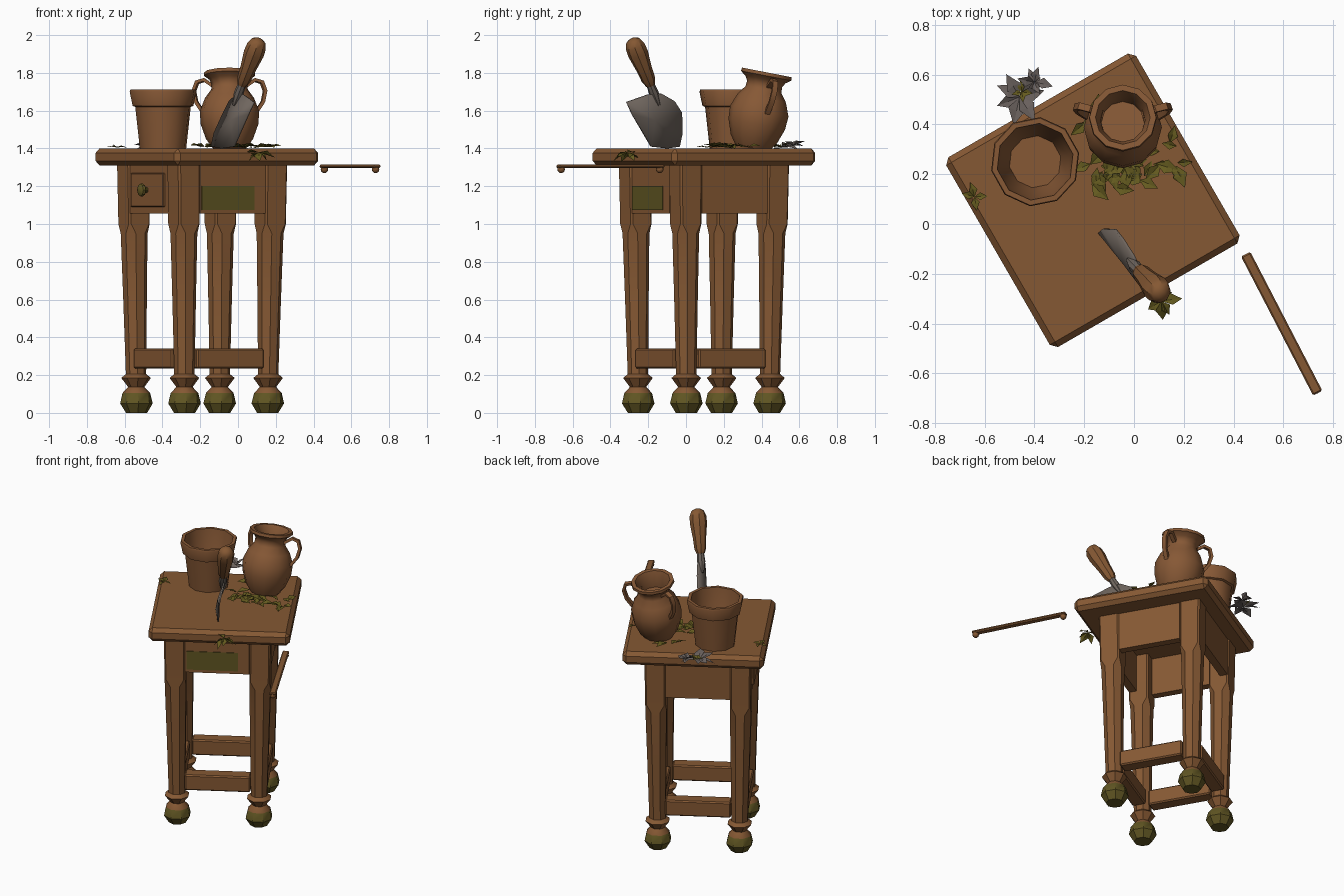
import bpy, bmesh, math, random
from mathutils import Matrix, Vector

if "Cube" in bpy.data.objects:
    bpy.data.objects.remove(bpy.data.objects["Cube"])

random.seed(4)
R, T = Matrix.Rotation, Matrix.Translation
V = Vector


def mat(name, rgb):
    m = bpy.data.materials.new(name)
    m.diffuse_color = (*rgb, 1)
    m.use_nodes = True
    m.node_tree.nodes["Principled BSDF"].inputs["Base Color"].default_value = m.diffuse_color
    return m


WOOD = mat("brown_wood", (0.235, 0.098, 0.033))
CLAY = mat("brown_clay", (0.24, 0.098, 0.036))
MOSS = mat("mossy_wood", (0.115, 0.09, 0.016))
LEAF = mat("olive_leaf", (0.13, 0.105, 0.014))
STEEL = mat("dull_steel", (0.16, 0.132, 0.112))
DRY = mat("grey_dry_leaf", (0.15, 0.125, 0.115))


def finish(bm, name, mats, angle=35, bevel=0):
    if bevel:
        bmesh.ops.bevel(bm, geom=bm.edges[:], offset=bevel, segments=1, affect='EDGES')
    bmesh.ops.recalc_face_normals(bm, faces=bm.faces[:])
    me = bpy.data.meshes.new(name)
    bm.to_mesh(me)
    bm.free()
    ob = bpy.data.objects.new(name, me)
    bpy.context.collection.objects.link(ob)
    for m in mats:
        me.materials.append(m)
    if angle:
        bpy.ops.object.select_all(action='DESELECT')
        ob.select_set(True)
        bpy.context.view_layer.objects.active = ob
        bpy.ops.object.shade_smooth_by_angle(angle=math.radians(angle))
    return ob


def box(name, mx, lo, hi, m, bevel=0):
    bm = bmesh.new()
    lo, hi = V(lo), V(hi)
    s = hi - lo
    bmesh.ops.create_cube(bm, size=1, matrix=mx @ T((lo + hi) / 2) @ Matrix.Diagonal((*s, 1)))
    return finish(bm, name, [m], 30, bevel)


def loft(bm, rings):
    """Skin a list of equal rings and cap both ends."""
    vs = [[bm.verts.new(p) for p in r] for r in rings]
    n = len(vs[0])
    for a, b in zip(vs, vs[1:]):
        for i in range(n):
            bm.faces.new((a[i], a[(i + 1) % n], b[(i + 1) % n], b[i]))
    bm.faces.new(vs[0][::-1])
    bm.faces.new(vs[-1])


def lathe(name, prof, n, mx, m):
    bm = bmesh.new()
    loft(bm, [[mx @ V((r * math.cos(6.28319 * i / n), r * math.sin(6.28319 * i / n), z))
               for i in range(n)] for r, z in prof])
    return finish(bm, name, [m], 40)


# Table frame: turned 30 degrees about z
SPIN = R(math.radians(30), 4, 'Z')
BASE = T((-0.19, 0.095, 0)) @ SPIN
box("table_top", T((-0.165, 0.095, 0)) @ SPIN, (-0.44, -0.44, 1.31), (0.44, 0.44, 1.4), WOOD, 0.024)

# Legs: octagonal turned shaft and foot, squared block on top (z, half width, corner ratio)
LEG = [(0, 0.052, 0.42), (0.05, 0.08, 0.42), (0.105, 0.068, 0.42), (0.137, 0.04, 0.42),
       (0.185, 0.073, 0.42), (0.205, 0.05, 0.42), (0.6, 0.058, 0.42), (0.95, 0.066, 0.42),
       (1.0, 0.064, 0.85), (1.31, 0.066, 0.85)]
for sx, sy, nm in ((-1, -1, "front"), (1, -1, "right"), (1, 1, "back"), (-1, 1, "left")):
    bm = bmesh.new()
    rings = []
    for z, r, k in LEG:
        o = 0.254 + 0.013 * z / 1.31
        pts = [(1, -k), (1, k), (k, 1), (-k, 1), (-1, k), (-1, -k), (-k, -1), (k, -1)]
        rings.append([BASE @ V((sx * o + r * x, sy * o + r * y, z)) for x, y in pts])
    loft(bm, rings)
    for f in bm.faces:
        f.material_index = int(f.calc_center_median().z < 0.1)
    finish(bm, nm + "_leg", [WOOD, MOSS], 35)

# Aprons and stretchers on the four sides
for k, nm in enumerate(("front", "right", "back", "left")):
    mx = BASE @ R(k * math.pi / 2, 4, 'Z')
    box(nm + "_apron", mx, (-0.2, -0.325, 1.055), (0.2, -0.275, 1.315), WOOD)
    box(nm + "_stretcher", mx, (-0.205, -0.304, 0.235), (0.205, -0.215, 0.34), WOOD, 0.008)
box("apron_moss_patch", BASE, (-0.19, -0.329, 1.075), (0.13, -0.32, 1.2), MOSS)

# Drawer front and knob on the left side
side = BASE @ R(-math.pi / 2, 4, 'Z')
box("drawer_front", side, (-0.17, -0.338, 1.09), (0.17, -0.32, 1.27), WOOD, 0.004)
lathe("drawer_knob", [(0.014, 0), (0.016, 0.015), (0.035, 0.028), (0.033, 0.042), (0.015, 0.052)], 8,
      side @ T((0, -0.336, 1.18)) @ R(math.pi / 2, 4, 'X'), MOSS)

# Loose rail beside the table
a, b = V((0.453, -0.13, 1.304)), V((0.733, -0.67, 1.304))
d = b - a
rail = T((a + b) / 2) @ R(math.atan2(d.y, d.x), 4, 'Z')
h = d.length / 2 + 0.01
box("rail_bar", rail, (-h, -0.021, -0.008), (h, 0.021, 0.01), WOOD, 0.006)
for s in (-1, 1):
    bm = bmesh.new()
    bmesh.ops.create_uvsphere(bm, u_segments=8, v_segments=6, radius=0.021,
                              matrix=rail @ T((s * (h - 0.02), 0, -0.014)))
    finish(bm, "rail_end", [WOOD], 60)

# Plant pot
lathe("plant_pot", [(0.125, 1.398), (0.15, 1.62), (0.164, 1.625), (0.18, 1.7), (0.176, 1.712),
                    (0.155, 1.712), (0.142, 1.61), (0.105, 1.47)], 10,
      T((-0.397, 0.25, 0)) @ R(0.2, 4, 'Z'), CLAY)

# Jug, leaning back, with two loop handles
JUG = T((-0.045, 0.35, 1.402)) @ R(math.radians(-11), 4, 'X')
lathe("jug_body", [(0.09, 0), (0.125, 0.05), (0.153, 0.13), (0.157, 0.2), (0.13, 0.27), (0.097, 0.315),
                   (0.094, 0.345), (0.108, 0.37), (0.136, 0.39), (0.134, 0.408), (0.11, 0.408),
                   (0.09, 0.36), (0.086, 0.3)], 12, JUG, CLAY)
for s, nm in ((1, "right"), (-1, "left")):
    path = [(0.085, 0.335), (0.14, 0.375), (0.18, 0.365), (0.197, 0.32), (0.185, 0.26), (0.14, 0.19)]
    c = math.cos(0.3)
    bm = bmesh.new()
    rings = []
    for i, (x, z) in enumerate(path):
        p, q = V(path[max(i - 1, 0)]), V(path[min(i + 1, 5)])
        t = (q - p).normalized()
        ring = []
        for u, w in ((1, 1), (-1, 1), (-1, -1), (1, -1)):
            px, pz, py = x - t.y * u * 0.009, z + t.x * u * 0.009, w * 0.014
            ring.append(JUG @ V((s * (px * c - py * 0.296), px * 0.296 + py * c, pz)))
        rings.append(ring)
    loft(bm, rings)
    finish(bm, nm + "_jug_handle", [CLAY], 40)

# Trowel: handle, neck and curved blade standing in the table
neck = V((0.02, -0.187, 1.735))
axis = V((0.095, -0.1, 0.25))
TR = T(neck) @ axis.to_track_quat('Z', 'Y').to_matrix().to_4x4()
lathe("trowel_handle", [(0.025, 0), (0.037, 0.03), (0.042, 0.1), (0.054, 0.19), (0.052, 0.235),
                        (0.038, 0.268), (0.015, 0.28)], 8, TR, WOOD)
lathe("trowel_neck", [(0.012, -0.12), (0.026, -0.05), (0.02, 0.02)], 8, TR, STEEL)
outline = [(0.085, -0.315, 1.645), (0.03, -0.2, 1.685), (0, -0.13, 1.69), (-0.045, -0.06, 1.65),
           (-0.075, -0.022, 1.59), (-0.125, -0.02, 1.48), (-0.14, -0.035, 1.41), (-0.085, -0.1, 1.4),
           (-0.02, -0.185, 1.41), (0.055, -0.285, 1.58)]
bm = bmesh.new()
mid = bm.verts.new((-0.035, -0.165, 1.55))
rim = [bm.verts.new(p) for p in outline]
for i in range(len(rim)):
    bm.faces.new((mid, rim[i], rim[(i + 1) % len(rim)]))
blade = finish(bm, "trowel_blade", [STEEL], 40)
sol = blade.modifiers.new("thickness", 'SOLIDIFY')
sol.thickness, sol.offset = 0.01, 0


# Leaves: folded pointed blades; each has a position, heading, pitch and length
def leaves(name, m, items):
    bm = bmesh.new()
    for pos, yaw, pitch, size in items:
        mx = T(pos) @ R(yaw, 4, 'Z') @ R(-pitch, 4, 'Y') @ R(random.uniform(-0.4, 0.4), 4, 'X')
        p = [bm.verts.new(mx @ (V(q) * size)) for q in
             ((0, 0, 0), (0.45, 0.3, 0.1), (0.5, 0, 0), (0.45, -0.3, 0.1), (1, 0, -0.1))]
        for f in ((0, 2, 1), (0, 3, 2), (1, 2, 4), (2, 3, 4)):
            bm.faces.new([p[i] for i in f])
    finish(bm, name, [m], 0)


U = random.uniform


def scatter(n, x0, x1, y0, y1):
    return [((U(x0, x1), U(y0, y1), 1.407), U(0, 6.28), U(0, 0.25), U(0.06, 0.1)) for _ in range(n)]


def rosette(n, c, size, low, high):
    return [(c, 6.28 * i / n + U(-0.3, 0.3), U(low, high), size * U(0.75, 1.1)) for i in range(n)]


leaves("leaf_litter", LEAF, scatter(26, -0.12, 0.18, 0.17, 0.25) + scatter(8, -0.18, -0.08, 0.14, 0.25)
       + scatter(6, 0.1, 0.18, 0.22, 0.34) + scatter(4, -0.2, -0.14, 0.4, 0.48))
leaves("edge_sprig", LEAF, rosette(7, V((0.11, -0.31, 1.38)), 0.09, -0.7, 0.6))
leaves("corner_sprig", LEAF, rosette(4, V((-0.64, 0.11, 1.405)), 0.055, -0.1, 0.3))
leaves("dry_flower", DRY, rosette(7, V((-0.46, 0.51, 1.405)), 0.12, -0.1, 0.3)
       + rosette(6, V((-0.4, 0.57, 1.415)), 0.07, 0, 0.5))
leaves("dry_flower_centre", LEAF, rosette(4, V((-0.45, 0.53, 1.415)), 0.045, 0.1, 0.4))
